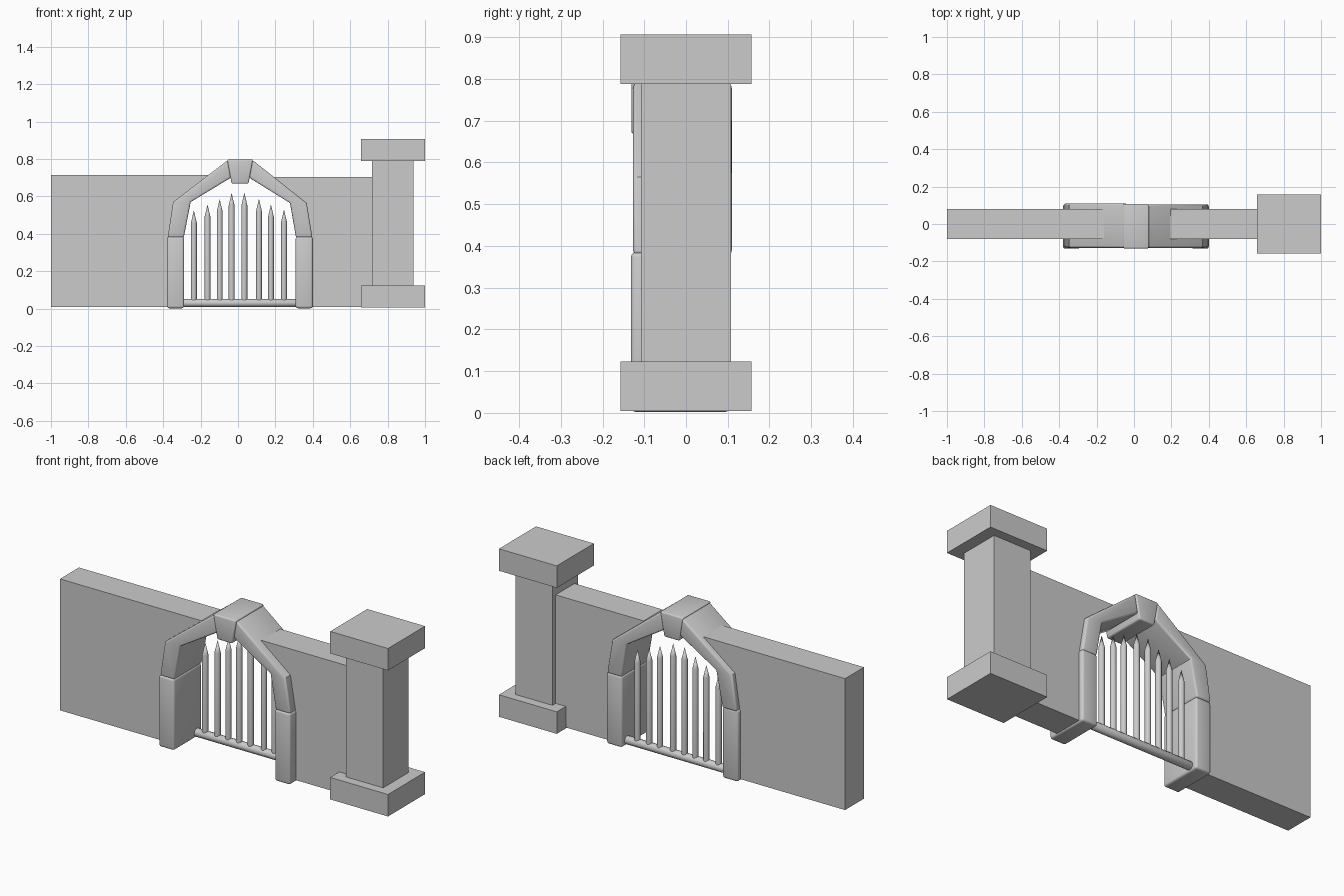
import bpy, bmesh, math

if "Cube" in bpy.data.objects:
    bpy.data.objects.remove(bpy.data.objects["Cube"])


def finish(bm, name, smooth):
    bmesh.ops.recalc_face_normals(bm, faces=bm.faces)
    me = bpy.data.meshes.new(name)
    bm.to_mesh(me)
    bm.free()
    ob = bpy.data.objects.new(name, me)
    bpy.context.collection.objects.link(ob)
    if smooth:
        bpy.ops.object.select_all(action='DESELECT')
        ob.select_set(True)
        bpy.context.view_layer.objects.active = ob
        bpy.ops.object.shade_smooth_by_angle(angle=math.radians(40))
    return ob


def prism(name, profile, y0, y1, bevel=0.0):
    """Extrude an (x, z) outline from y0 to y1, optionally rounding its edges."""
    bm = bmesh.new()
    a = [bm.verts.new((x, y0, z)) for x, z in profile]
    b = [bm.verts.new((x, y1, z)) for x, z in profile]
    bm.faces.new(a)
    bm.faces.new(b[::-1])
    n = len(a)
    for i in range(n):
        j = (i + 1) % n
        bm.faces.new((a[i], b[i], b[j], a[j]))
    if bevel:
        bmesh.ops.recalc_face_normals(bm, faces=bm.faces)
        edges = [e for e in bm.edges if e.calc_face_angle() > math.radians(50)]
        bmesh.ops.bevel(bm, geom=edges, offset=bevel, segments=3,
                        profile=0.5, affect='EDGES')
    return finish(bm, name, bevel > 0)


def box(name, x0, x1, y0, y1, z0, z1, bevel=0.0):
    return prism(name, [(x0, z0), (x1, z0), (x1, z1), (x0, z1)], y0, y1, bevel)


def lathe(name, rings, origin, axis='Z', sides=12):
    """Round bar from (radius, height) rings; radius 0 makes a point."""
    bm = bmesh.new()

    def place(r, h, t):
        u, v = r * math.cos(t), r * math.sin(t)
        p = (u, v, h) if axis == 'Z' else (h, u, v)
        return [c + o for c, o in zip(p, origin)]
    loops = [[bm.verts.new(place(r, h, 2 * math.pi * i / sides)) for i in range(sides)]
             for r, h in rings]
    for lo, hi in zip(loops, loops[1:]):
        for i in range(sides):
            j = (i + 1) % sides
            bm.faces.new((lo[i], lo[j], hi[j], hi[i]))
    bm.faces.new(loops[0])
    bm.faces.new(loops[-1])
    bmesh.ops.remove_doubles(bm, verts=bm.verts, dist=1e-5)
    return finish(bm, name, True)


# walls, ending inside the arch stones
prism("wall_left", [(-1, 0.01), (-0.32, 0.01), (-0.32, 0.385), (-0.29, 0.575),
                    (-0.14, 0.68), (-0.16, 0.715), (-1, 0.715)], -0.08, 0.08)
prism("wall_right", [(0.34, 0.01), (0.74, 0.01), (0.74, 0.705), (0.195, 0.705),
                     (0.18, 0.67), (0.315, 0.575), (0.34, 0.385)], -0.08, 0.08)

# square pillar with base and cap
box("pillar_shaft", 0.717, 0.937, -0.108, 0.108, 0.10, 0.80)
for name, z in (("pillar_base", 0.005), ("pillar_cap", 0.788)):
    box(name, 0.657, 1.0, -0.157, 0.157, z, z + 0.118)

# gate posts
box("post_left", -0.38, -0.288, -0.132, 0.105, 0.002, 0.385, 0.012)
box("post_right", 0.308, 0.40, -0.132, 0.105, 0.002, 0.385, 0.012)

# bent arch stones
prism("arch_left", [(-0.376, 0.38), (-0.347, 0.57), (-0.053, 0.795), (-0.038, 0.70),
                    (-0.253, 0.57), (-0.29, 0.38)], -0.127, 0.11, 0.01)
prism("arch_right", [(0.398, 0.38), (0.367, 0.565), (0.077, 0.795), (0.06, 0.70),
                     (0.278, 0.565), (0.31, 0.38)], -0.127, 0.104, 0.01)

# keystone
prism("keystone", [(-0.058, 0.798), (0.08, 0.798), (0.056, 0.668), (-0.034, 0.668)],
      -0.131, 0.108, 0.008)

# gate: bottom rail and pointed bars
gate_y = 0.06
lathe("gate_rail", [(0.017, -0.295), (0.022, -0.285), (0.022, 0.305), (0.017, 0.315)],
      (0, gate_y, 0.03), axis='X')
bars = [(-0.236, 0.525), (-0.163, 0.557), (-0.098, 0.585), (-0.034, 0.618),
        (0.034, 0.62), (0.112, 0.587), (0.176, 0.557), (0.246, 0.53)]
for i, (x, top) in enumerate(bars):
    lathe(f"gate_bar_{i + 1}", [(0.0155, 0.035), (0.0155, top - 0.066), (0.0, top)],
          (x, gate_y, 0))
